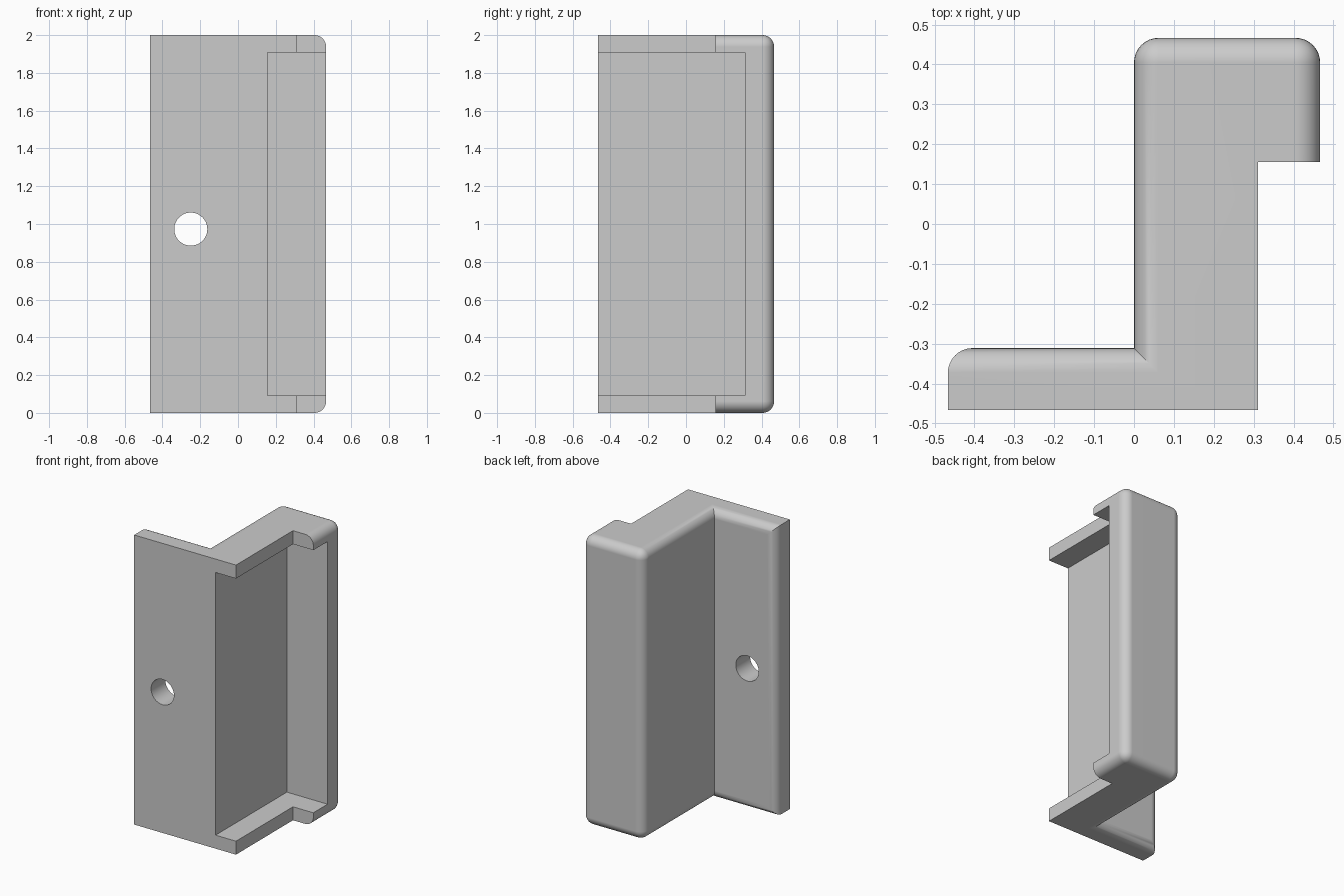
import bpy, bmesh, math

if "Cube" in bpy.data.objects:
    bpy.data.objects.remove(bpy.data.objects["Cube"], do_unlink=True)

UNIT = 0.1556          # flange thickness
HALF = 3 * UNIT        # half of the footprint
HEIGHT = 2.0
RIM = 0.093            # thickness of the pocket's end walls
RADIUS = 0.062         # rounding of the outer edges

grey = bpy.data.materials.new("plain grey")
grey.use_nodes = True
colour = (0.6, 0.6, 0.6, 1)
grey.diffuse_color = colour
grey.node_tree.nodes["Principled BSDF"].inputs["Base Color"].default_value = colour


def make_object(name, bm):
    mesh = bpy.data.meshes.new(name)
    bmesh.ops.recalc_face_normals(bm, faces=bm.faces)
    bm.to_mesh(mesh)
    bm.free()
    obj = bpy.data.objects.new(name, mesh)
    bpy.context.collection.objects.link(obj)
    mesh.materials.append(grey)
    return obj


def extrude_outline(outline):
    bm = bmesh.new()
    base = bm.faces.new([bm.verts.new((x, y, 0)) for x, y in outline])
    top = bmesh.ops.extrude_face_region(bm, geom=[base])["geom"]
    bmesh.ops.translate(bm, vec=(0, 0, HEIGHT),
                        verts=[v for v in top if isinstance(v, bmesh.types.BMVert)])
    bmesh.ops.recalc_face_normals(bm, faces=bm.faces)
    return bm


def cut(target, cutter):
    mod = target.modifiers.new("cut", "BOOLEAN")
    mod.operation = "DIFFERENCE"
    mod.solver = "EXACT"
    mod.object = cutter
    bpy.context.view_layer.objects.active = target
    bpy.ops.object.modifier_apply(modifier=mod.name)
    bpy.data.objects.remove(cutter, do_unlink=True)


# Stepped bracket outline, seen from above
flange_end = (-HALF, -2 * UNIT)
inner_corner = (0, -2 * UNIT)
back_inner = (0, HALF)
back_outer = (HALF, HALF)
lip = (HALF, UNIT)
outline = [(-HALF, -HALF), (2 * UNIT, -HALF), (2 * UNIT, UNIT),
           lip, back_outer, back_inner, inner_corner, flange_end]
bm = extrude_outline(outline)

# Round the rear outer edges
run = [flange_end, inner_corner, back_inner, back_outer, lip]
round_pairs = list(zip(run, run[1:]))
round_posts = [flange_end, back_inner, back_outer]


def near(vert, point):
    return math.dist(vert.co.xy, point) < 0.001


def is_rounded(edge):
    a, b = edge.verts
    if abs(a.co.z - b.co.z) > 0.1:
        return any(near(a, p) for p in round_posts)
    return any((near(a, p) and near(b, q)) or (near(a, q) and near(b, p))
               for p, q in round_pairs)


bmesh.ops.bevel(bm, geom=[e for e in bm.edges if is_rounded(e)], offset=RADIUS,
                offset_type="OFFSET", segments=8, profile=0.5,
                affect="EDGES", clamp_overlap=True)
bracket = make_object("bracket", bm)

# Pocket open to the front and the side
bm = bmesh.new()
bmesh.ops.create_cube(bm, size=1)
low, high = (UNIT, -1, RIM), (1, 2 * UNIT, HEIGHT - RIM)
for v in bm.verts:
    v.co = [high[i] if v.co[i] > 0 else low[i] for i in range(3)]
cut(bracket, make_object("pocket_cutter", bm))

# Screw hole through the flange
bm = bmesh.new()
bmesh.ops.create_cone(bm, cap_ends=True, segments=48, radius1=0.0875,
                      radius2=0.0875, depth=1)
hole = make_object("hole_cutter", bm)
hole.rotation_euler.x = math.pi / 2
hole.location = (-0.25, -HALF, 0.973)
bpy.context.view_layer.update()
cut(bracket, hole)

# Smooth roundings with crisp flat faces
bpy.ops.object.select_all(action="DESELECT")
bracket.select_set(True)
bpy.context.view_layer.objects.active = bracket
bpy.ops.object.shade_smooth_by_angle(angle=math.radians(30))
weighted = bracket.modifiers.new("even shading", "WEIGHTED_NORMAL")
weighted.keep_sharp = True
